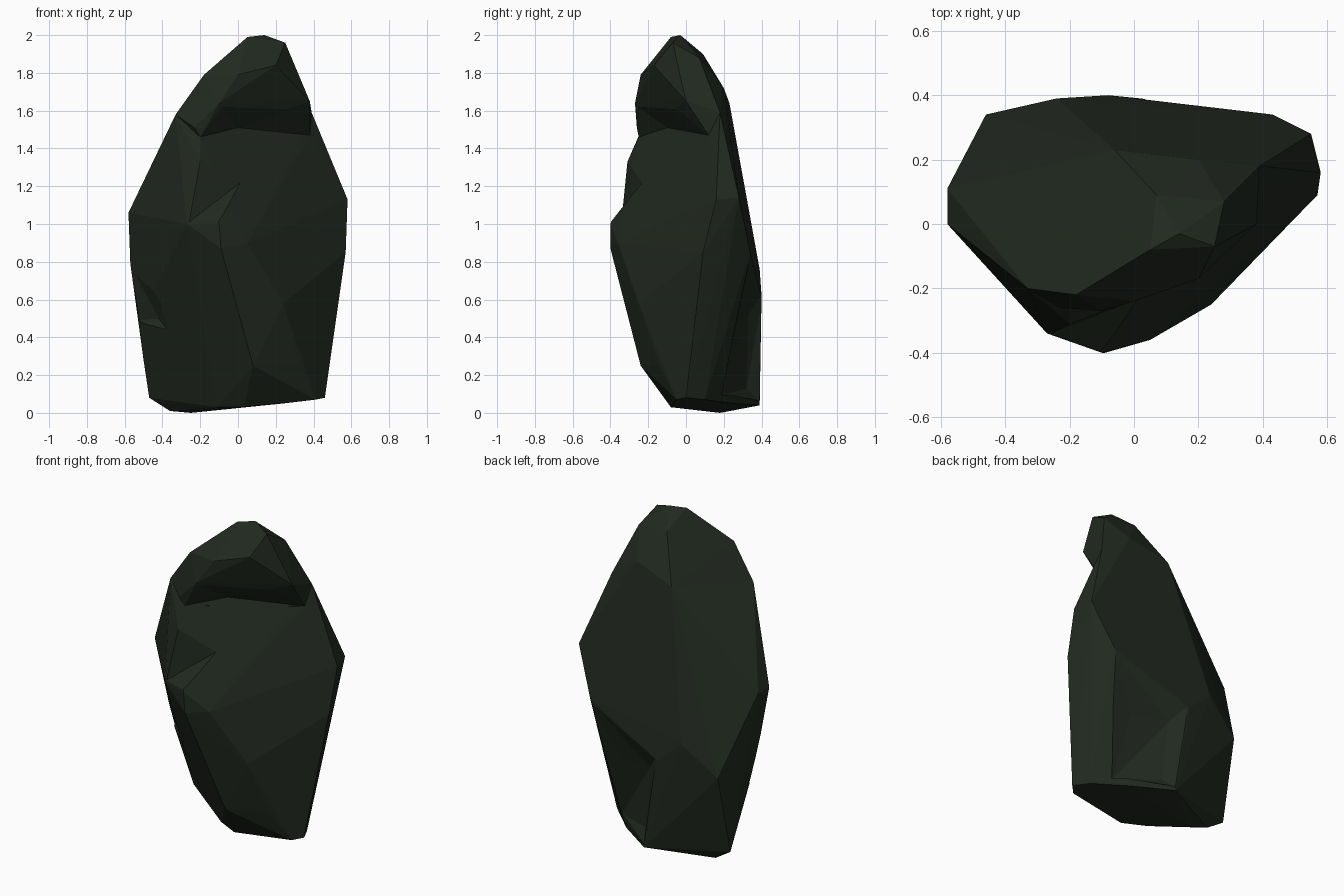
import bpy
import bmesh

# Remove the default cube only
default_cube = bpy.data.objects.get("Cube")
if default_cube:
    bpy.data.objects.remove(default_cube, do_unlink=True)

# Single dark mossy stone colour
stone = bpy.data.materials.new("dark_green_stone")
stone.use_nodes = True
stone_colour = (0.015, 0.022, 0.014, 1)
stone.diffuse_color = stone_colour
for node in stone.node_tree.nodes:
    if node.type == 'BSDF_PRINCIPLED':
        node.inputs["Base Color"].default_value = stone_colour
        node.inputs["Roughness"].default_value = 0.9


def chiselled_block(name, corners):
    """Faceted solid wrapped tightly around a few corner points."""
    bm = bmesh.new()
    for corner in corners:
        bm.verts.new(corner)
    result = bmesh.ops.convex_hull(bm, input=bm.verts[:])
    unused = {item for item in result["geom_interior"] + result["geom_unused"]
              if isinstance(item, bmesh.types.BMVert)}
    bmesh.ops.delete(bm, geom=list(unused), context='VERTS')
    bmesh.ops.recalc_face_normals(bm, faces=bm.faces[:])
    mesh = bpy.data.meshes.new(name)
    bm.to_mesh(mesh)
    bm.free()
    mesh.materials.append(stone)
    block = bpy.data.objects.new(name, mesh)
    bpy.context.scene.collection.objects.link(block)
    return block


def combine(target, tool, operation):
    """Apply one boolean step and discard the tool."""
    step = target.modifiers.new(operation.lower(), 'BOOLEAN')
    step.operation = operation
    step.solver = 'EXACT'
    step.object = tool
    tool.hide_render = True
    bpy.context.view_layer.objects.active = target
    bpy.ops.object.modifier_apply(modifier=step.name)
    bpy.data.objects.remove(tool, do_unlink=True)


# Rings of corners, from the foot up to the shoulder
base_ring = [(-.25, .18, 0), (-.36, .22, .01), (-.47, .23, .08), (-.11, -.01, .03),
             (.03, -.08, .03), (.41, -.05, .07), (.46, 0, .08), (.41, .1, .07),
             (.24, .25, .05), (.02, .39, .04)]
shin_ring = [(.08, -.24, .25), (.32, -.14, .25), (-.5, .18, .28), (-.52, .1, .5)]
waist_ring = [(-.09, -.4, .87), (.05, -.36, .9), (.24, -.25, .58), (.57, .09, .85),
              (.43, .34, .85), (-.08, .4, .62), (-.24, .39, .76), (-.46, .34, .58),
              (-.57, .07, .79)]
chest_ring = [(-.1, -.4, 1), (-.27, -.34, 1), (-.58, 0, 1.06), (-.58, .11, 1.06),
              (.58, .16, 1.13), (.55, .28, 1.14), (-.2, -.31, 1.33)]

# Corners shared by the body and the overhanging crown
notch_line = [(-.2, -.25, 1.46), (0, -.1, 1.51), (.38, .12, 1.47)]
back_line = [(-.33, -.2, 1.58), (-.06, .23, 1.64), (.2, .2, 1.72), (.39, .18, 1.59)]

# Crown lip and summit
lip = [(-.1, -.27, 1.64), (.38, 0, 1.65), (0, -.24, 1.79), (.2, -.17, 1.84),
       (-.18, -.22, 1.79), (-.23, -.26, 1.51)]
summit = [(.05, -.08, 1.99), (.14, -.03, 2), (.25, -.07, 1.96), (.07, .09, 1.9),
          (.28, .07, 1.88)]

rock = chiselled_block(
    "standing_rock", base_ring + shin_ring + waist_ring + chest_ring + notch_line + back_line)
crown = chiselled_block("rock_crown", notch_line + back_line + lip + summit)
combine(rock, crown, 'UNION')

# Hollows broken out of the solid; the last corner of each lies outside the rock
hollows = {
    "overhang_cutter": notch_line + [(-.1, -.28, 1.64), (.39, -.01, 1.64), (.3, -.6, 1.56)],
    "chest_ledge_cutter": [
        (-.1, -.4, 1.01), (-.26, -.34, 1.01), (-.18, -.31, 1.2), (-.2, -.31, 1.33),
        (.05, -.25, 1.22), (.17, -.17, 1.34), (-.15, -.6, 1.2)],
    "back_hollow_cutter": [
        (.43, .34, .83), (-.08, .41, .64), (.26, .28, .5), (.02, .33, .52),
        (.06, .32, .13), (.02, .39, .06), (.32, .18, .09), (.5, .9, .4)],
    "side_chip_cutter": [
        (-.57, .06, .78), (-.4, -.1, .64), (-.34, -.05, .4), (-.53, .12, .49),
        (-.42, .05, .5), (-.75, -.4, .5)],
}
for name, corners in hollows.items():
    combine(rock, chiselled_block(name, corners), 'DIFFERENCE')

# Crisp flat facets
rock.data.shade_flat()
